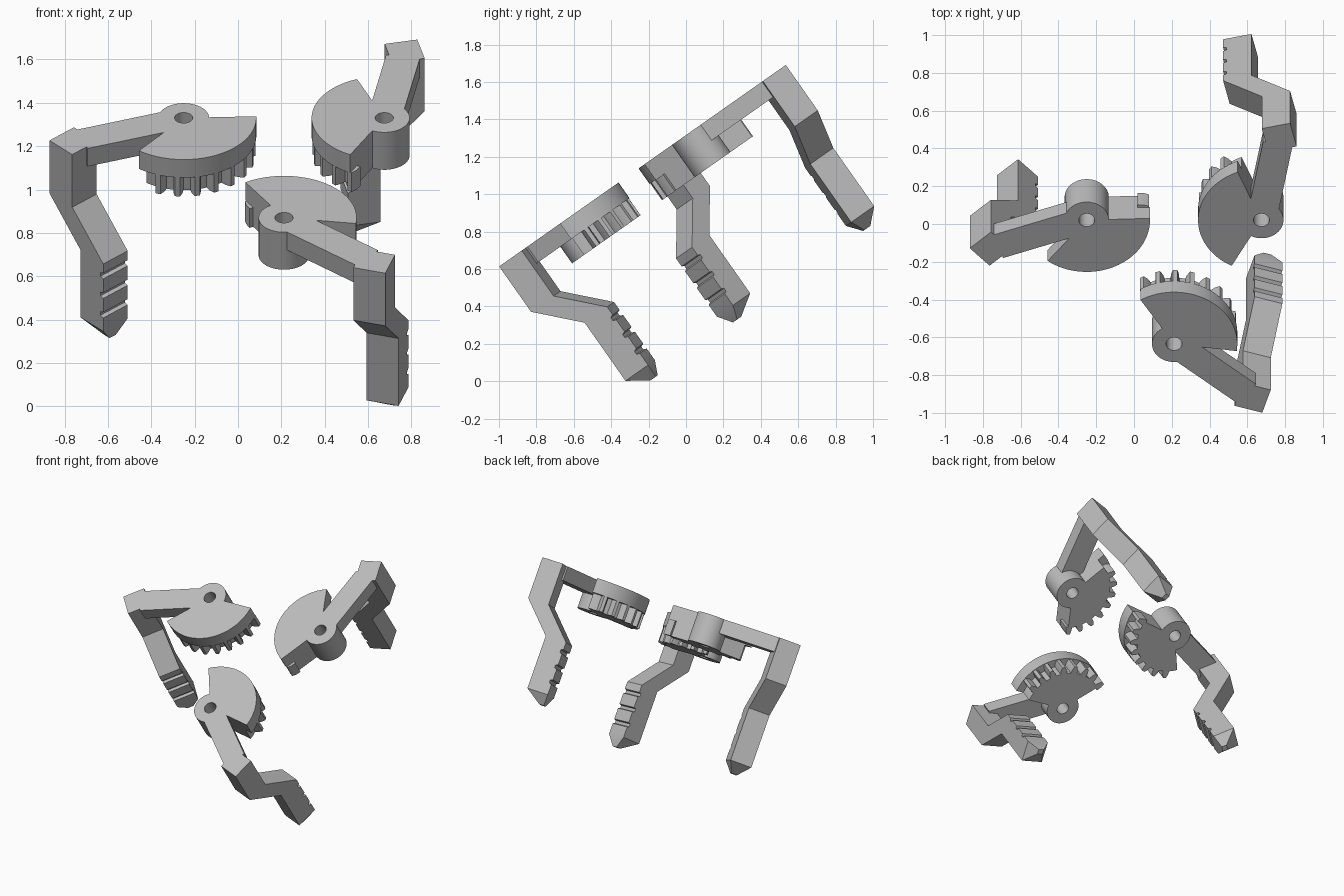
import bpy
import bmesh
from math import radians, cos, sin
from mathutils import Matrix

if "Cube" in bpy.data.objects:
    bpy.data.objects.remove(bpy.data.objects["Cube"])

TOP, PLATE_LOW, GEAR_LOW = 1.077, 0.975, 0.866   # heights along the gripper axis
HUB_R, HOLE_R, RIM_R, ROOT_R = 0.117, 0.042, 0.335, 0.28

grey = bpy.data.materials.new("plain grey")
grey.use_nodes = True
grey.diffuse_color = (0.5, 0.5, 0.5, 1)
grey.node_tree.nodes["Principled BSDF"].inputs["Base Color"].default_value = (0.5, 0.5, 0.5, 1)


def finish(name, bm):
    bmesh.ops.recalc_face_normals(bm, faces=bm.faces)
    mesh = bpy.data.meshes.new(name)
    bm.to_mesh(mesh)
    bm.free()
    mesh.materials.append(grey)
    mesh.shade_smooth()
    mesh.set_sharp_from_angle(angle=radians(30))
    return mesh


def prism(bm, outline, low, high):
    """Extrude a flat outline between two heights."""
    face = bm.faces.new([bm.verts.new((x, y, low)) for x, y in outline])
    new = bmesh.ops.extrude_face_region(bm, geom=[face])["geom"]
    verts = [g for g in new if isinstance(g, bmesh.types.BMVert)]
    bmesh.ops.translate(bm, verts=verts, vec=(0, 0, high - low))


def loft(bm, rings, closed=False):
    """Join rings of points with quads, capping the ends unless closed."""
    loops = [[bm.verts.new(p) for p in ring] for ring in rings]
    pairs = list(zip(loops, loops[1:]))
    if closed:
        pairs.append((loops[-1], loops[0]))
    else:
        bm.faces.new(loops[0])
        bm.faces.new(loops[-1])
    for a, b in pairs:
        for i in range(len(a)):
            j = (i + 1) % len(a)
            bm.faces.new((a[i], a[j], b[j], b[i]))


def polar(r, degrees):
    return r * cos(radians(degrees)), r * sin(radians(degrees))


def sector(radius, start, end, steps=40):
    arc = [start + (end - start) * i / steps for i in range(steps + 1)]
    return ([polar(radius, a) for a in arc]
            + [polar(0.09, a) for a in reversed(arc)])


def make_hub():
    bm = bmesh.new()
    section = [(HUB_R, GEAR_LOW), (HUB_R, TOP), (HOLE_R, TOP), (HOLE_R, GEAR_LOW)]
    rings = [[(*polar(r, 7.5 * i), z) for r, z in section] for i in range(48)]
    loft(bm, rings, closed=True)
    return finish("pivot_hub", bm)


def make_plate():
    bm = bmesh.new()
    prism(bm, sector(RIM_R, 32, 162), PLATE_LOW, TOP)
    return finish("gear_cover_plate", bm)


def make_gear():
    bm = bmesh.new()
    prism(bm, sector(ROOT_R, 32, 162), GEAR_LOW, PLATE_LOW)
    for k in range(8):
        a = 49 + 16 * k
        tooth = [polar(ROOT_R - 0.01, a - 5), polar(0.305, a - 4), polar(RIM_R - 0.004, a - 2),
                 polar(RIM_R - 0.004, a + 2), polar(0.305, a + 4), polar(ROOT_R - 0.01, a + 5)]
        prism(bm, tooth, GEAR_LOW, PLATE_LOW)
    return finish("gear_sector", bm)


def make_arm():
    bm = bmesh.new()
    w = 0.079
    prism(bm, [(0.085, -w), (0.5, -w), (0.5, w), (0.085, w)], PLATE_LOW, TOP)
    return finish("arm", bm)


def make_finger():
    """Square bent finger, lofted downward with gripping grooves on the inner face."""
    bm = bmesh.new()
    h, shift, deep = 0.077, 0.21, 0.018
    levels = [(-h, h, h, TOP), (-h, h, h, 0.78), (shift - h, shift + h, h, 0.568)]
    for groove in (0.5, 0.39, 0.28):
        for dz, cut in ((0.016, 0), (0.01, deep), (-0.01, deep), (-0.016, 0)):
            levels.append((shift - h, shift + h - cut, h, groove + dz))
    levels.append((shift - h, shift + h, h, 0.188))
    levels.append((shift + 0.022, shift + 0.058, 0.02, 0.113))
    rings = [[(a, -t, z), (b, -t, z), (b, t, z), (a, t, z)] for a, b, t, z in levels]
    loft(bm, rings)
    bmesh.ops.transform(bm, verts=bm.verts, matrix=Matrix.Translation((0.543, 0, 0))
                        @ Matrix.Rotation(radians(113), 4, "Z"))
    return finish("finger", bm)


# Three identical jaws around one tilted axis
parts = [make_hub(), make_plate(), make_gear(), make_arm(), make_finger()]
tilt = Matrix.Rotation(radians(35.1), 4, "X")
for k, side in enumerate(("front", "left", "right")):
    x, y = polar(0.534, -90 + 120 * k)
    place = (tilt @ Matrix.Translation((0.212 + x, 0.515 + y, 0))
             @ Matrix.Rotation(radians(-40 + 120 * k), 4, "Z"))
    for mesh in parts:
        obj = bpy.data.objects.new(f"{side}_{mesh.name}", mesh)
        obj.matrix_world = place
        bpy.context.collection.objects.link(obj)
